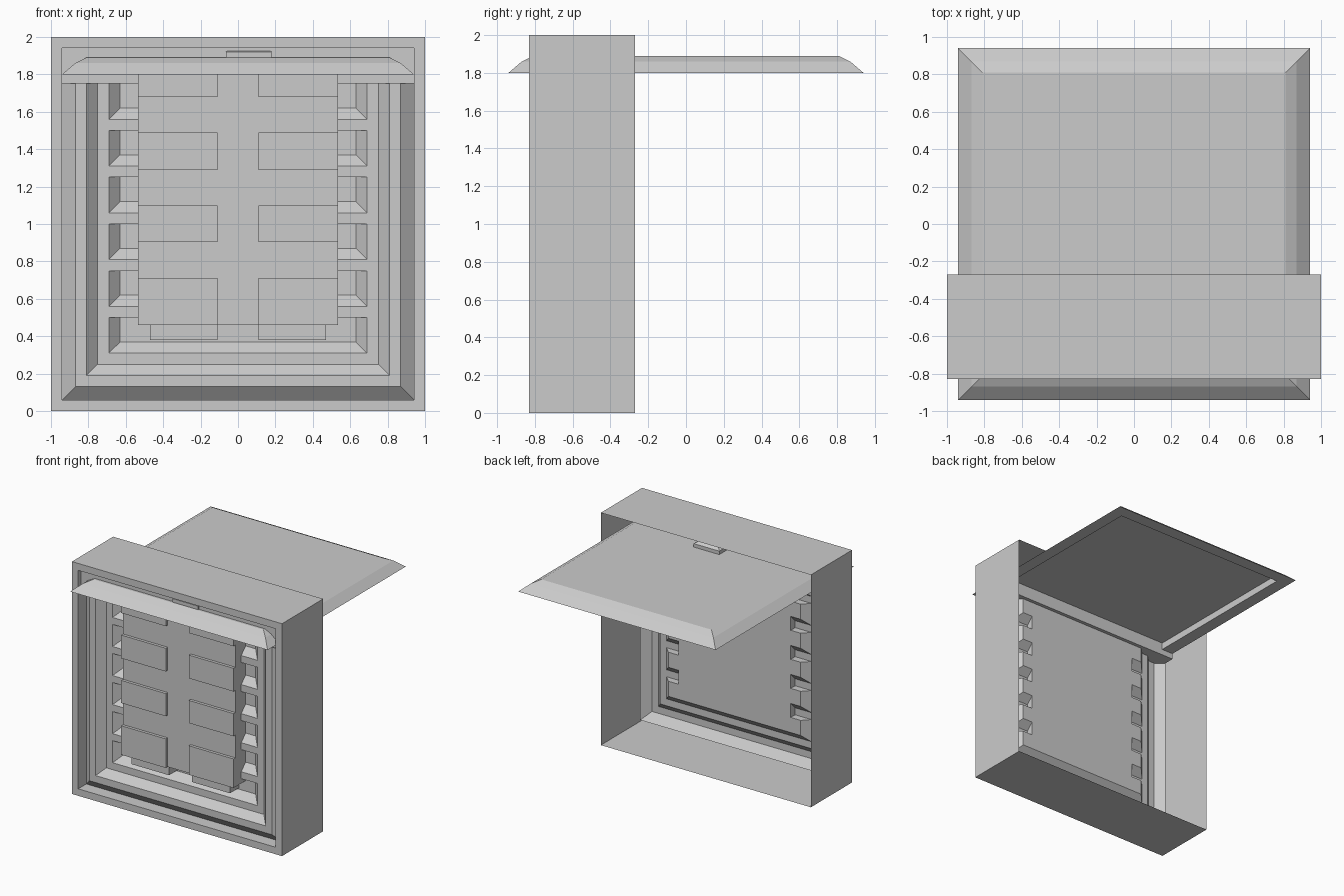
import bpy, bmesh

cube = bpy.data.objects.get("Cube")
if cube:
    bpy.data.objects.remove(cube, do_unlink=True)

FRONT, BACK = -0.83, -0.27      # case depth
PLATE, RIDGE, FLOOR = -0.72, -0.78, -0.66   # moulded insert depths
RAIL_Z = 1.75


def finish(bm, name, sheet=False):
    bmesh.ops.remove_doubles(bm, verts=bm.verts, dist=0.0005)
    bmesh.ops.recalc_face_normals(bm, faces=bm.faces)
    # open sheets face the front
    if sheet and sum(f.normal.y * f.calc_area() for f in bm.faces) > 0:
        bmesh.ops.reverse_faces(bm, faces=bm.faces)
    mesh = bpy.data.meshes.new(name)
    bm.to_mesh(mesh)
    bm.free()
    obj = bpy.data.objects.new(name, mesh)
    bpy.context.collection.objects.link(obj)
    return obj


def face(bm, points):
    bm.faces.new([bm.verts.new(p) for p in points])


def loft(bm, loops, closed=True):
    rows = [[bm.verts.new(p) for p in loop] for loop in loops]
    count = len(rows[0])
    for a, b in zip(rows, rows[1:]):
        for i in range(count if closed else count - 1):
            j = (i + 1) % count
            bm.faces.new((a[i], a[j], b[j], b[i]))
    return rows


def box(name, x, y, z):
    bm = bmesh.new()
    rows = loft(bm, [[(x[0], y[0], h), (x[1], y[0], h),
                      (x[1], y[1], h), (x[0], y[1], h)] for h in z])
    for row in (rows[0], rows[-1]):
        bm.faces.new(row)
    return finish(bm, name)


def upright_ring(h, y):
    return [(-h, y, 1 - h), (h, y, 1 - h), (h, y, 1 + h), (-h, y, 1 + h)]


def flat_ring(h, z):
    return [(-h, -h, z), (h, -h, z), (h, h, z), (-h, h, z)]


def u_path(h, y):
    return [(-h, y, RAIL_Z), (-h, y, 1 - h), (h, y, 1 - h), (h, y, RAIL_Z)]


# Case: thin shell open at the back, with a front lip
bm = bmesh.new()
loft(bm, [upright_ring(h, y) for h, y in
          [(1, BACK), (1, FRONT), (0.94, FRONT), (0.94, PLATE)]])
finish(bm, "case_shell")

# Raised moulding on three sides
bm = bmesh.new()
loft(bm, [u_path(h, y) for h, y in
          [(0.94, PLATE), (0.87, RIDGE), (0.81, RIDGE),
           (0.75, PLATE), (0.69, PLATE)]], closed=False)
finish(bm, "moulding", sheet=True)

# Rack sheet: recessed floor with a column of pockets and teeth each side
bm = bmesh.new()
IN, MID, OUT = 0.535, 0.63, 0.69
low = 1 - OUT
STEP, BEVEL, POCKET = 0.25, 0.06, 0.19
face(bm, [(-IN, PLATE, low), (IN, PLATE, low),
          (IN, FLOOR, low + BEVEL), (-IN, FLOOR, low + BEVEL)])
face(bm, [(-IN, FLOOR, low + BEVEL), (IN, FLOOR, low + BEVEL),
          (IN, FLOOR, RAIL_Z), (-IN, FLOOR, RAIL_Z)])
for side in (-1, 1):
    i, m, o = side * IN, side * MID, side * OUT
    for k in range(6):
        b = low + STEP * k
        c, t = b + BEVEL, b + POCKET
        face(bm, [(o, PLATE, b), (m, FLOOR, c), (m, FLOOR, t), (o, PLATE, t)])
        face(bm, [(o, PLATE, b), (i, PLATE, b), (i, FLOOR, c), (m, FLOOR, c)])
        face(bm, [(m, FLOOR, c), (i, FLOOR, c), (i, FLOOR, t), (m, FLOOR, t)])
        if k < 5:
            n = b + STEP
            face(bm, [(o, PLATE, t), (i, PLATE, t), (i, FLOOR, t), (m, FLOOR, t)])
            face(bm, [(o, PLATE, t), (i, PLATE, t), (i, PLATE, n), (o, PLATE, n)])
            face(bm, [(i, PLATE, t), (i, PLATE, n),
                      (i, FLOOR, n + BEVEL), (i, FLOOR, t)])
finish(bm, "rack_sheet", sheet=True)

# Top rail
box("top_rail", (-0.94, 0.94), (-0.79, -0.63), (RAIL_Z, 1.94))

# Central panel with raised blocks and feet
box("center_panel", (-IN, IN), (-0.80, FLOOR), (0.46, 1.87))
for side, label in ((-1, "right"), (1, "left")):
    inner, outer = side * 0.11, side * IN
    for k, (z0, z1) in enumerate([(0.46, 0.71), (0.905, 1.10),
                                  (1.29, 1.49), (1.68, 1.87)]):
        box(f"{label}_block_{k + 1}", sorted((inner, outer)),
            (-0.825, -0.79), (z0, z1))
    box(f"{label}_foot", sorted((inner, side * 0.47)), (-0.78, FLOOR), (0.38, 0.46))

# Sliding lid with a bevelled edge and recessed underside
bm = bmesh.new()
rows = loft(bm, [flat_ring(h, z) for h, z in
                 [(0.81, 1.89), (0.87, 1.86), (0.94, 1.80),
                  (0.83, 1.80), (0.83, 1.86)]])
bm.faces.new(rows[0])
bm.faces.new(rows[-1])
finish(bm, "lid")

# Chamfered tab on the lid
bm = bmesh.new()
rows = loft(bm, [[(-0.065 + d, -0.80 + d, z), (0.18 - d, -0.80 + d, z),
                  (0.18 - d, -0.36 - d, z), (-0.065 + d, -0.36 - d, z)]
                 for d, z in [(0, 1.88), (0, 1.92), (0.03, 1.938)]])
bm.faces.new(rows[0])
bm.faces.new(rows[-1])
finish(bm, "lid_tab")
